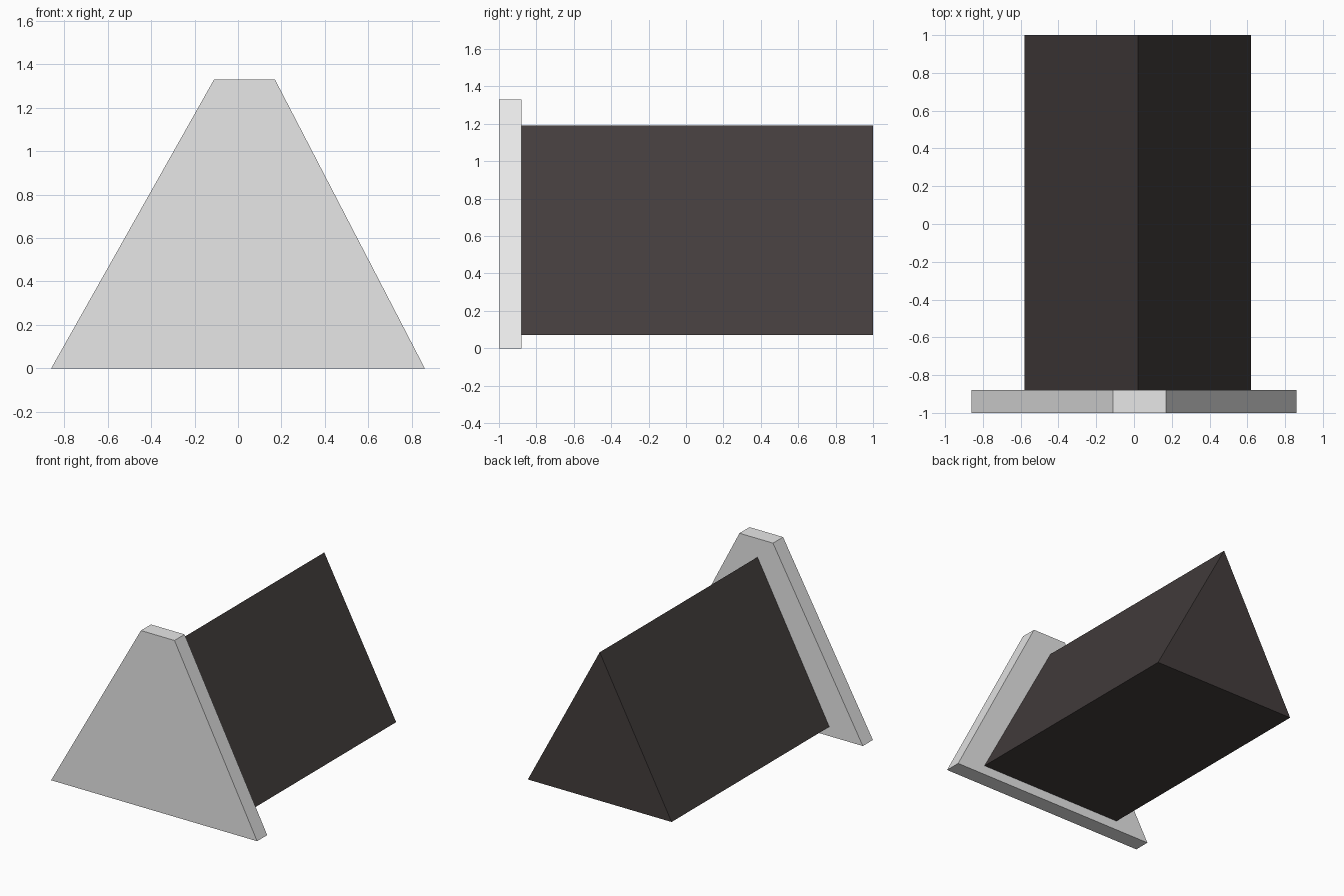
import bpy

if "Cube" in bpy.data.objects:
    bpy.data.objects.remove(bpy.data.objects["Cube"])


def material(name, rgb):
    m = bpy.data.materials.new(name)
    m.diffuse_color = (*rgb, 1.0)
    m.use_nodes = True
    m.node_tree.nodes["Principled BSDF"].inputs["Base Color"].default_value = m.diffuse_color
    return m


def extrude_profile(name, profile, y0, y1, mat):
    """Closed solid from an (x, z) outline, counter-clockwise seen from the front."""
    n = len(profile)
    verts = [(x, y, z) for y in (y0, y1) for x, z in profile]
    faces = [tuple(range(n)), tuple(reversed(range(n, 2 * n)))]
    faces += [(i, i + n, (i + 1) % n + n, (i + 1) % n) for i in range(n)]
    mesh = bpy.data.meshes.new(name)
    mesh.from_pydata(verts, [], faces)
    mesh.materials.append(mat)
    mesh.update()
    obj = bpy.data.objects.new(name, mesh)
    bpy.context.collection.objects.link(obj)
    return obj


light_grey = material("light grey", (0.8, 0.8, 0.8))
dark_brown = material("dark brown", (0.056, 0.046, 0.045))

# Upright front plate with a slightly off-centre flat top
extrude_profile("front_plate",
                [(-0.86, 0), (0.86, 0), (0.17, 1.33), (-0.11, 1.33)],
                -1.0, -0.88, light_grey)

# Triangular body behind the plate
extrude_profile("prism_body",
                [(-0.58, 0.07), (0.62, 0.07), (0.02, 1.19)],
                -0.88, 1.0, dark_brown)
